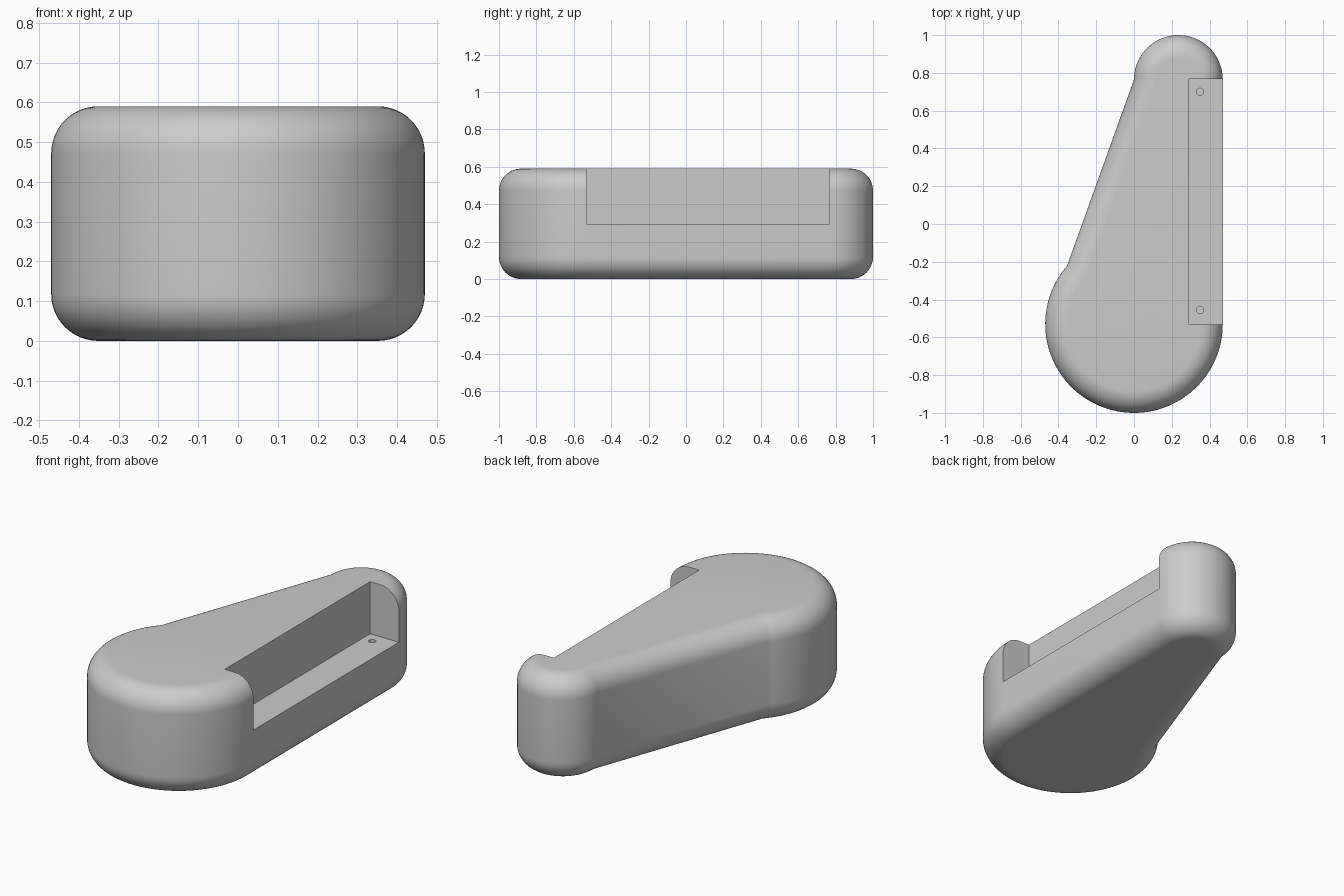
import bpy, bmesh, math
from mathutils import Vector

if "Cube" in bpy.data.objects:
    bpy.data.objects.remove(bpy.data.objects["Cube"])

HEIGHT, FILLET, STEPS = 0.59, 0.118, 12

grey = bpy.data.materials.new("plain grey")
grey.diffuse_color = (0.6, 0.6, 0.6, 1)
grey.use_nodes = True
grey.node_tree.nodes["Principled BSDF"].inputs["Base Color"].default_value = grey.diffuse_color


def arc(cx, cy, r, a0, a1, n):
    """Points on an arc, angles in degrees."""
    angles = [math.radians(a0 + (a1 - a0) * i / n) for i in range(n + 1)]
    return [Vector((cx + r * math.cos(a), cy + r * math.sin(a))) for a in angles]


def inset(points, d):
    """Mitred inward offset of a counter-clockwise outline."""
    out = []
    for i, p in enumerate(points):
        a = (p - points[i - 1]).normalized()
        b = (points[(i + 1) % len(points)] - p).normalized()
        na, nb = Vector((-a.y, a.x)), Vector((-b.y, b.x))
        out.append(p + (na + nb) * d / (1 + na.dot(nb)))
    return out


def make_object(name, bm):
    bmesh.ops.recalc_face_normals(bm, faces=bm.faces)
    mesh = bpy.data.meshes.new(name)
    bm.to_mesh(mesh)
    bm.free()
    mesh.materials.append(grey)
    obj = bpy.data.objects.new(name, mesh)
    bpy.context.collection.objects.link(obj)
    return obj


# Body: large round end, small round end, straight right side, slanted left side
outline = arc(0.235, 0.765, 0.235, 0, 180, 48) + arc(0, -0.53, 0.47, 139, 360, 72)

# Quarter-round fillets at the bottom and top edges
levels = []
for i in range(STEPS + 1):
    a = math.pi / 2 * i / STEPS
    levels.append((FILLET * (1 - math.sin(a)), FILLET * (1 - math.cos(a))))
levels += [(d, HEIGHT - z) for d, z in reversed(levels)]

bm = bmesh.new()
rings = [[bm.verts.new((p.x, p.y, z)) for p in inset(outline, d)] for d, z in levels]
for low, high in zip(rings, rings[1:]):
    for i in range(len(low)):
        bm.faces.new((low[i - 1], low[i], high[i], high[i - 1]))
bm.faces.new(rings[0][::-1])
bm.faces.new(rings[-1])
body = make_object("body", bm)

# Side ledge cutter
bm = bmesh.new()
bmesh.ops.create_cube(bm, size=1)
for v in bm.verts:
    v.co = (0.29 if v.co.x < 0 else 0.6,
            -0.532 if v.co.y < 0 else 0.767,
            0.295 if v.co.z < 0 else 0.8)
cutters = [make_object("ledge_cutter", bm)]

# Screw hole cutters in the ledge floor
for y in (-0.455, 0.70):
    bm = bmesh.new()
    bmesh.ops.create_cone(bm, cap_ends=True, segments=32, radius1=0.019, radius2=0.019, depth=0.2)
    bmesh.ops.translate(bm, verts=bm.verts, vec=(0.35, y, 0.295))
    cutters.append(make_object("hole_cutter", bm))

bpy.context.view_layer.objects.active = body
body.select_set(True)
for cutter in cutters:
    mod = body.modifiers.new("cut", 'BOOLEAN')
    mod.operation, mod.solver, mod.object = 'DIFFERENCE', 'EXACT', cutter
    bpy.ops.object.modifier_apply(modifier=mod.name)
    bpy.data.objects.remove(cutter)

bpy.ops.object.shade_smooth_by_angle(angle=math.radians(30))
